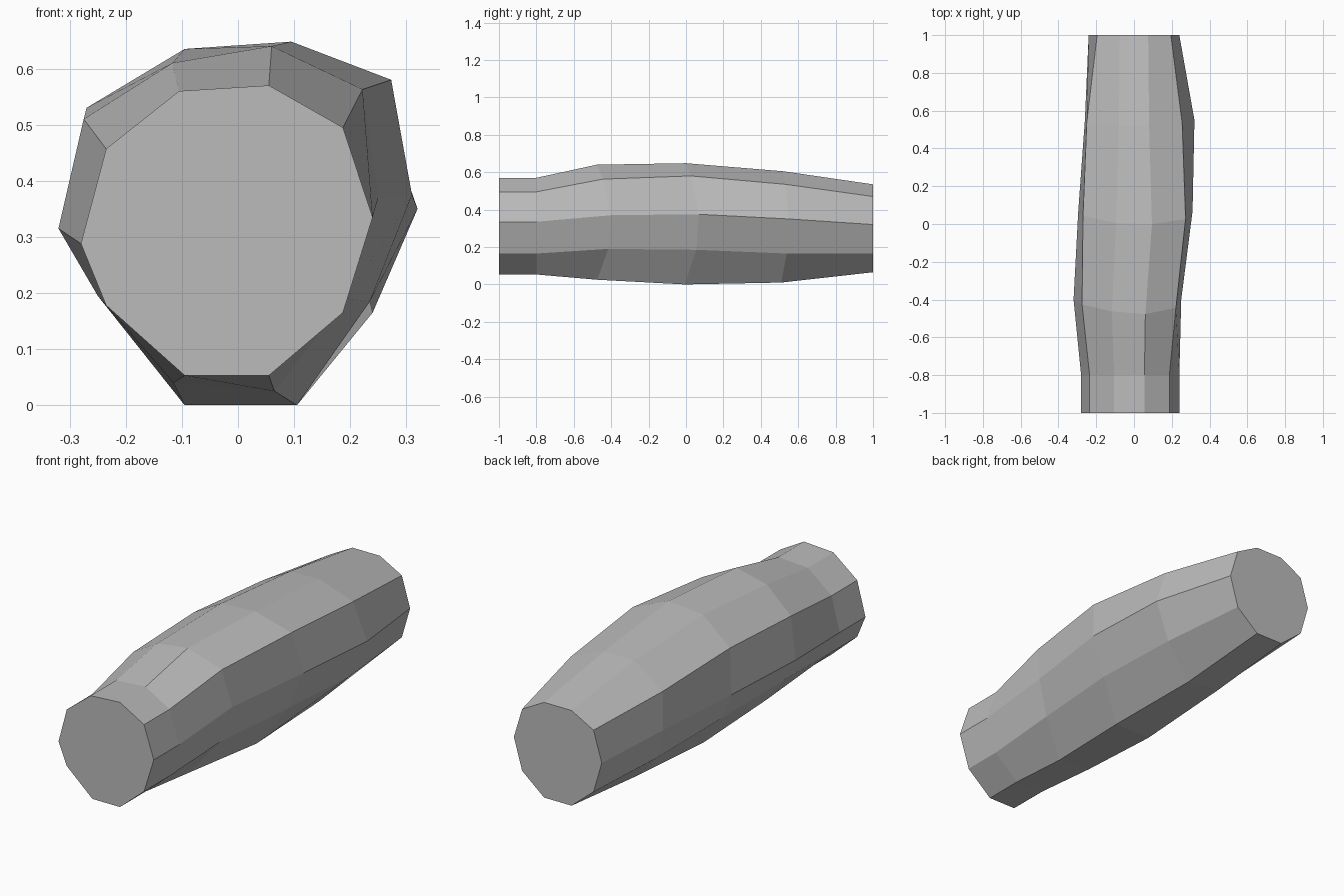
import bpy
import bmesh

# Remove the default cube only
default_cube = bpy.data.objects.get("Cube")
if default_cube:
    bpy.data.objects.remove(default_cube, do_unlink=True)


def make_material(name, colour):
    material = bpy.data.materials.new(name)
    material.use_nodes = True
    material.diffuse_color = colour
    shader = next(n for n in material.node_tree.nodes if n.type == "BSDF_PRINCIPLED")
    shader.inputs["Base Color"].default_value = colour
    return material


# Ten-sided cross-sections (x, z), starting at the left side and going over the top
neck = [(.24, .335), (.187, .495), (.055, .57), (-.105, .56), (-.235, .457),
        (-.28, .288), (-.235, .178), (-.095, .053), (.055, .053), (.187, .165)]
shoulder = [(.25, .37), (.222, .563), (.06, .64), (-.117, .61), (-.275, .51),
            (-.32, .315), (-.25, .195), (-.115, .04), (.065, .025), (.195, .19)]
belly = [(.31, .375), (.273, .58), (.095, .648), (-.095, .635), (-.27, .53),
         (-.295, .315), (-.235, .18), (-.095, 0), (.105, 0), (.235, .185)]
taper = [(.32, .35), (.255, .535), (.08, .605), (-.08, .6), (-.25, .5),
         (-.26, .315), (-.22, .165), (-.09, .03), (.09, .01), (.24, .165)]

# The back end is symmetric, so mirror its left half
half = [(.24, .32), (.195, .47), (.075, .535), (.075, .065), (.195, .165)]
right, upper, top, bottom, lower = half


def flip(point):
    return (-point[0], point[1])


tail = [right, upper, top, flip(top), flip(upper),
        flip(right), flip(lower), flip(bottom), bottom, lower]

# Position along the length, forward sweep of top and bottom, and outline
sections = [(-1, 0, neck), (-.8, 0, neck), (-.4, .8, shoulder),
            (.07, .7, belly), (.55, .4, taper), (1, 0, tail)]


def build_log(name, material):
    bm = bmesh.new()
    rings = []
    for along, sweep, outline in sections:
        ring = []
        for x, z in outline:
            y = along - sweep * (z - .33) ** 2
            ring.append(bm.verts.new((x, y, z)))
        rings.append(ring)

    # Flat end caps
    bm.faces.new(rings[0])
    bm.faces.new(list(reversed(rings[-1])))

    # Faceted sides
    for near, far in zip(rings, rings[1:]):
        count = len(near)
        for i in range(count):
            j = (i + 1) % count
            bm.faces.new((near[i], far[i], far[j], near[j]))

    bmesh.ops.recalc_face_normals(bm, faces=bm.faces)
    mesh = bpy.data.meshes.new(name)
    bm.to_mesh(mesh)
    bm.free()
    mesh.materials.append(material)
    log = bpy.data.objects.new(name, mesh)
    bpy.context.collection.objects.link(log)
    return log


# Single plain log
build_log("log", make_material("plain grey", (.5, .5, .5, 1)))
